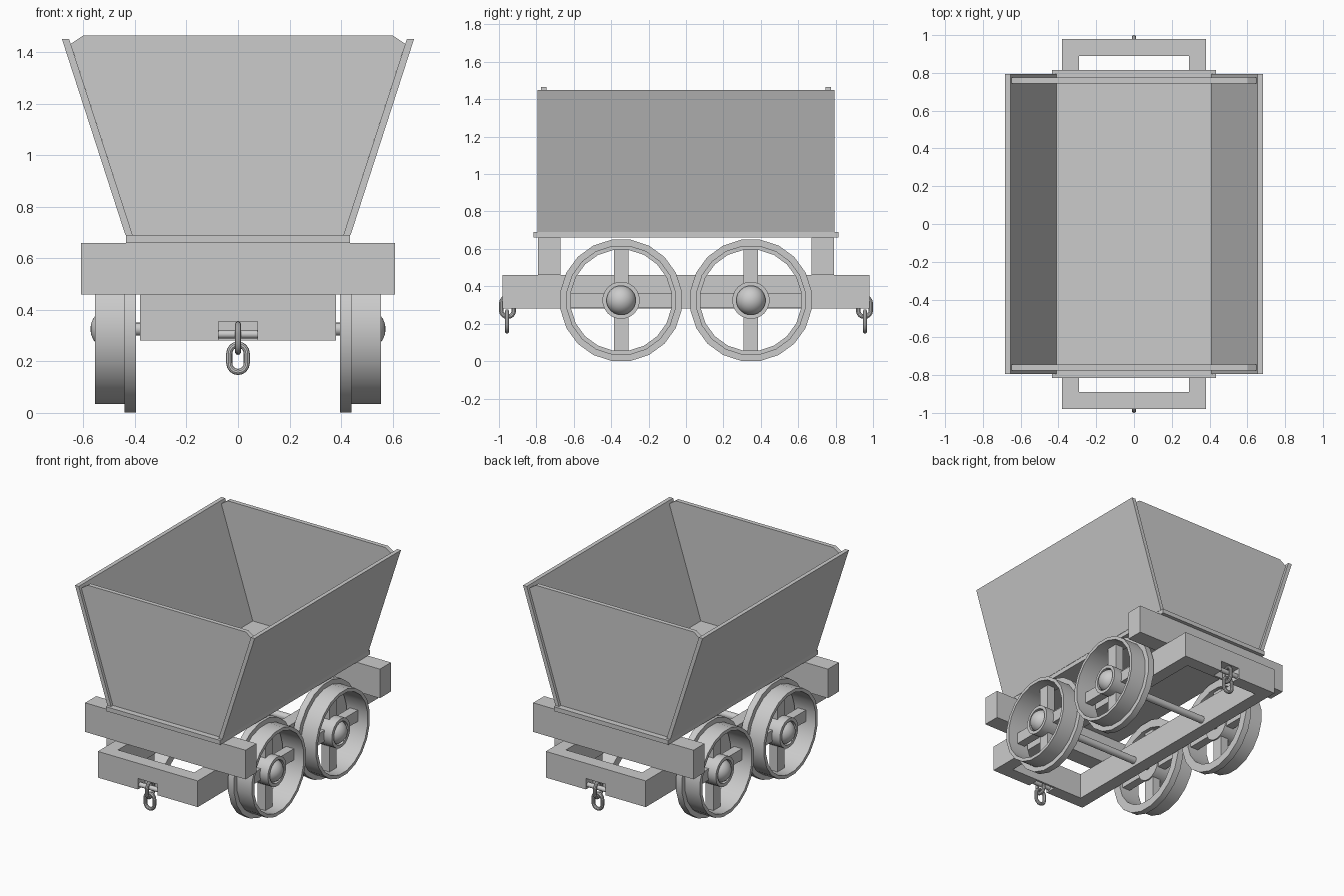
import bpy, bmesh, math
from mathutils import Matrix, Vector

if "Cube" in bpy.data.objects:
    bpy.data.objects.remove(bpy.data.objects["Cube"])


def finish(name, bm, smooth=False):
    bmesh.ops.recalc_face_normals(bm, faces=bm.faces)
    me = bpy.data.meshes.new(name)
    bm.to_mesh(me)
    bm.free()
    ob = bpy.data.objects.new(name, me)
    bpy.context.collection.objects.link(ob)
    bpy.context.view_layer.objects.active = ob
    if smooth:
        bpy.ops.object.select_all(action='DESELECT')
        ob.select_set(True)
        bpy.ops.object.shade_smooth_by_angle(angle=math.radians(35))
    return ob


def box(name, x, y, z):
    bm = bmesh.new()
    bmesh.ops.create_cube(bm, size=1)
    for v in bm.verts:
        v.co = [(a[0] + a[1]) / 2 + c * (a[1] - a[0]) for a, c in zip((x, y, z), v.co)]
    return finish(name, bm)


def prism(name, pts, y0, y1):
    """Extrude an (x, z) outline along y."""
    bm = bmesh.new()
    f = bm.faces.new([bm.verts.new((x, y0, z)) for x, z in pts])
    ext = bmesh.ops.extrude_face_region(bm, geom=[f])['geom']
    bmesh.ops.translate(bm, vec=(0, y1 - y0, 0),
                        verts=[v for v in ext if isinstance(v, bmesh.types.BMVert)])
    return finish(name, bm)


def ring(name, profile, y, z, sides):
    """Turn a closed (x, radius) profile about an axis along x."""
    bm = bmesh.new()
    loops = []
    for i in range(sides):
        a = 2 * math.pi * (i + 0.5) / sides
        loops.append([bm.verts.new((x, y + r * math.cos(a), z + r * math.sin(a)))
                      for x, r in profile])
    n = len(profile)
    for i in range(sides):
        p, q = loops[i], loops[(i + 1) % sides]
        for j in range(n):
            k = (j + 1) % n
            bm.faces.new((p[j], p[k], q[k], q[j]))
    return finish(name, bm, True)


def rod(name, x0, x1, y, z, r):
    bm = bmesh.new()
    m = Matrix.Translation(((x0 + x1) / 2, y, z)) @ Matrix.Rotation(math.pi / 2, 4, 'Y')
    bmesh.ops.create_cone(bm, cap_ends=True, segments=16, radius1=r, radius2=r,
                          depth=abs(x1 - x0), matrix=m)
    return finish(name, bm, True)


def chain_link(name, centre, side, w=0.034, h=0.053, t=0.012):
    """Stadium-shaped link; side is the horizontal direction it lies in."""
    bm = bmesh.new()
    c, s, up = Vector(centre), Vector(side), Vector((0, 0, 1))
    loops = []
    for i in range(18):
        a = math.pi * (i if i < 9 else i - 1) / 8 if i < 9 else math.pi * (i - 1) / 8
        off = (h - w) if i < 9 else -(h - w)
        d = s * math.cos(a) + up * math.sin(a)
        p = c + d * w + up * off
        nrm = s.cross(up)
        loops.append([bm.verts.new(p + t * (d * math.cos(b) + nrm * math.sin(b)))
                      for b in [2 * math.pi * k / 10 for k in range(10)]])
    for i in range(18):
        p, q = loops[i], loops[(i + 1) % 18]
        for j in range(10):
            k = (j + 1) % 10
            bm.faces.new((p[j], p[k], q[k], q[j]))
    return finish(name, bm, True)


# Chassis frame: open rectangle with a coupling notch in each end
frame = box("chassis_frame", (-.38, .38), (-.98, .98), (.28, .46))
cutters = [box("frame_opening_cutter", (-.29, .29), (-.89, .89), (.2, .6))]
for s in (-1, 1):
    cutters.append(box("notch_cutter", (-.075, .075), sorted((s * .905, s * 1.1)), (.2, .355)))
for c in cutters:
    bpy.context.view_layer.objects.active = frame
    mod = frame.modifiers.new("cut", 'BOOLEAN')
    mod.operation = 'DIFFERENCE'
    mod.solver = 'EXACT'
    mod.object = c
    bpy.ops.object.modifier_apply(modifier=mod.name)
    bpy.data.objects.remove(c)

# Tub floor and two flared sides
box("tub_floor", (-.435, .435), (-.815, .815), (.66, .69))
for s, side in ((-1, "left"), (1, "right")):
    prism(side + "_tub_side",
          [(s * .437, .69), (s * .683, 1.45), (s * .655, 1.45), (s * .409, .69)], -.795, .795)

for s, end in ((-1, "front"), (1, "back")):
    # Cross beam and tub end panel with clipped top corners
    box(end + "_cross_beam", (-.61, .61), sorted((s * .67, s * .79)), (.46, .66))
    prism(end + "_tub_end",
          [(-.409, .69), (.409, .69), (.649, 1.432), (.6, 1.465), (-.6, 1.465), (-.649, 1.432)],
          s * .745, s * .775)
    # Coupling pin and chain
    rod(end + "_coupling_pin", -.08, .08, s * .957, .305, .016)
    chain_link(end + "_upper_link", (0, s * .954, .29), (0, 1, 0))
    chain_link(end + "_lower_link", (0, s * .957, .212), (1, 0, 0))

    # Axle and wheels
    y, z = s * .347, .325
    rod(end + "_axle", -.46, .46, y, z, .025)
    for m, side in ((-1, "left"), (1, "right")):
        tag = end + "_" + side
        ring(tag + "_wheel_rim", [(m * x, r) for x, r in
             ((.395, .328), (.44, .328), (.44, .295), (.555, .295), (.555, .272), (.395, .272))],
             y, z, 20)
        ring(tag + "_hub", [(m * x, r) for x, r in
             ((.41, .02), (.41, .1), (.54, .1), (.54, .078), (.48, .078), (.48, .02))], y, z, 20)
        xs = sorted((m * .42, m * .48))
        for d in (-1, 1):
            a, b = sorted((d * .085, d * .275))
            box(tag + "_upright_spoke", xs, (y - .039, y + .039), (z + a, z + b))
            box(tag + "_level_spoke", xs, (y + a, y + b), (z - .039, z + .039))
        bm = bmesh.new()
        bmesh.ops.create_uvsphere(bm, u_segments=20, v_segments=12, radius=.08,
            matrix=Matrix.Translation((m * .493, y, z)) @ Matrix.Rotation(math.pi / 2, 4, 'Y'))
        finish(tag + "_hub_cap", bm, True)
